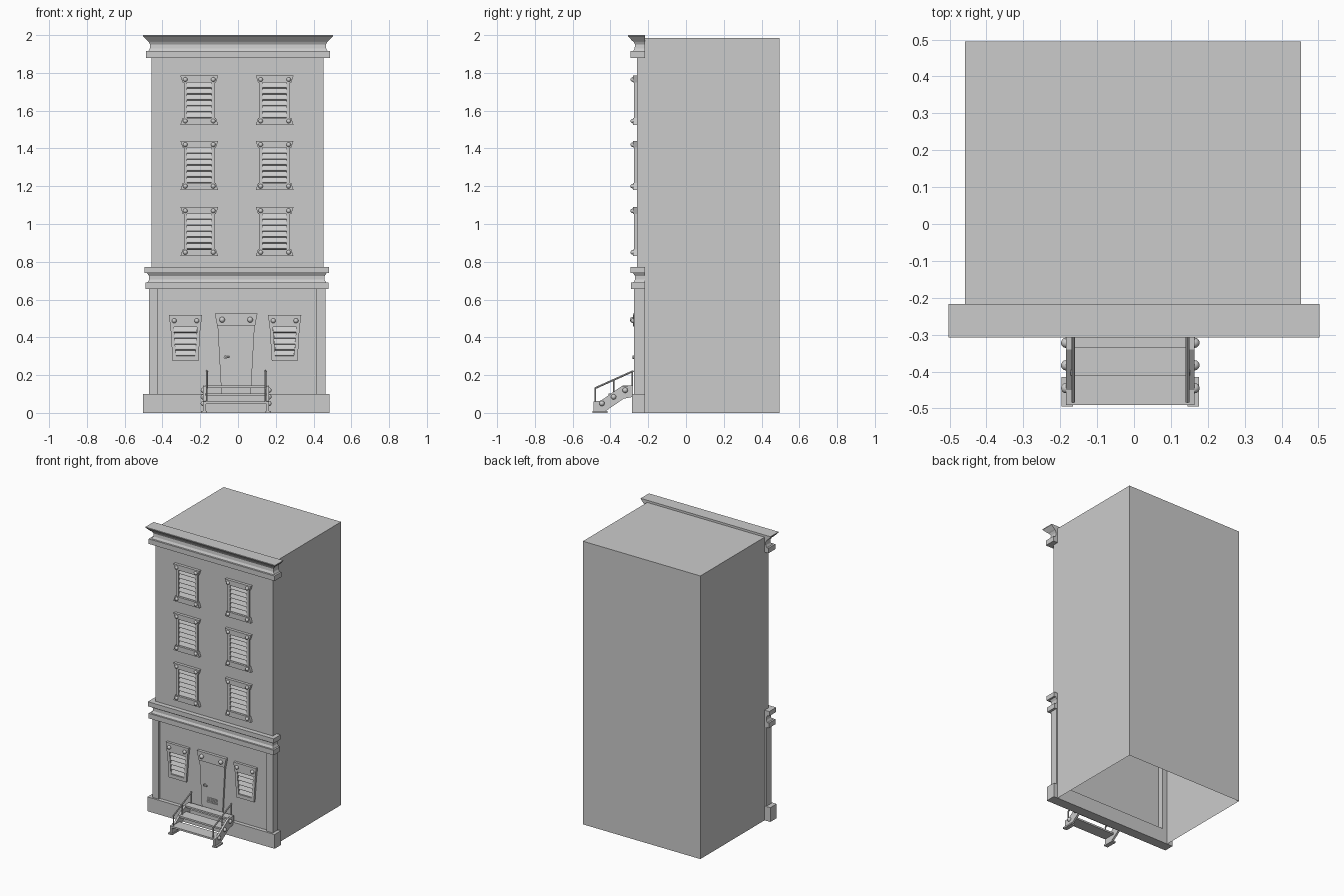
import bpy, bmesh, math
from mathutils import Vector

cube = bpy.data.objects.get("Cube")
if cube:
    bpy.data.objects.remove(cube, do_unlink=True)

GREY = (0.6, 0.6, 0.6, 1)
mat = bpy.data.materials.new("plain grey")
mat.use_nodes = True
mat.diffuse_color = GREY
mat.node_tree.nodes["Principled BSDF"].inputs["Base Color"].default_value = GREY

WALL = -0.26  # front wall plane


def finish(name, bm, smooth=False):
    bmesh.ops.recalc_face_normals(bm, faces=bm.faces)
    for f in bm.faces:
        f.smooth = smooth
    me = bpy.data.meshes.new(name)
    bm.to_mesh(me)
    bm.free()
    me.materials.append(mat)
    ob = bpy.data.objects.new(name, me)
    bpy.context.collection.objects.link(ob)
    return ob


def loft(bm, rings, caps=True):
    """Skin matching closed rings of points."""
    vs = [[bm.verts.new(p) for p in r] for r in rings]
    n = len(vs[0])
    for a, b in zip(vs, vs[1:]):
        for i in range(n):
            bm.faces.new((a[i], a[(i + 1) % n], b[(i + 1) % n], b[i]))
    if caps:
        bm.faces.new(vs[0])
        bm.faces.new(vs[-1])


def box(bm, x, y, z):
    loft(bm, [[(x[0], y[0], h), (x[1], y[0], h), (x[1], y[1], h), (x[0], y[1], h)] for h in z])


def plate(bm, outline, y0, y1):
    """Front-facing outline (x, z) pushed from y0 to y1."""
    loft(bm, [[(x, y, z) for x, z in outline] for y in (y0, y1)])


def taper(cx, z0, w0, z1, w1):
    return [(cx - w0, z0), (cx + w0, z0), (cx + w1, z1), (cx - w1, z1)]


def rod(bm, a, b, r, n=8):
    a, b = Vector(a), Vector(b)
    q = (b - a).to_track_quat('Z', 'Y')
    ring = [q @ Vector((r * math.cos(t), r * math.sin(t), 0))
            for t in (math.tau * i / n for i in range(n))]
    loft(bm, [[p + v for v in ring] for p in (a, b)])


def studs(name, points, r):
    bm = bmesh.new()
    for p in points:
        s = bmesh.ops.create_uvsphere(bm, u_segments=14, v_segments=8, radius=r)
        bmesh.ops.translate(bm, verts=s["verts"], vec=p)
    return finish(name, bm, True)


def slats(bm, cx, z0, z1, w0, w1, n):
    """Louvre wedges whose lower lips stand proud."""
    step = (z1 - z0) / n
    for i in range(n):
        za, zb = z0 + step * i, z0 + step * (i + 1)
        wa = w0 + (w1 - w0) * i / n
        loft(bm, [[(x, WALL, za), (x, WALL - 0.012, za + 0.004),
                   (x, WALL - 0.012, za + 0.009), (x, WALL - 0.002, zb)]
                  for x in (cx - wa, cx + wa)])


def frame(bm, outer, inner, y0, y1):
    """Quad picture frame between two outlines."""
    rings = [[(x, y, z) for x, z in o] for o, y in ((outer, y0), (outer, y1), (inner, y1), (inner, y0))]
    loft(bm, rings, caps=False)


# Building shell, open underneath
bm = bmesh.new()
box(bm, (-0.458, 0.453), (WALL, 0.495), (0, 1.985))
bmesh.ops.delete(bm, geom=[f for f in bm.faces if f.calc_center_median().z < 0.01], context='FACES_ONLY')
finish("building_shell", bm)

# Plinth and corner pilasters
bm = bmesh.new()
box(bm, (-0.502, 0.485), (-0.287, -0.217), (0, 0.1))
finish("plinth", bm)
for name, x in (("right_pilaster", (-0.47, -0.423)), ("left_pilaster", (0.413, 0.462))):
    bm = bmesh.new()
    box(bm, x, (-0.274, -0.22), (0.1, 0.655))
    finish(name, bm)


# Mouldings with returned ends: list of (height, projection)
def moulding(name, profile, cx, back=-0.217):
    bm = bmesh.new()
    loft(bm, [[(cx - 0.455 - p, WALL - p, z), (cx + 0.455 + p, WALL - p, z),
               (cx + 0.455 + p, back, z), (cx - 0.455 - p, back, z)] for z, p in profile])
    finish(name, bm)


moulding("middle_band", [(0.655, 0.03), (0.69, 0.03), (0.69, 0.018), (0.705, 0.01),
                         (0.725, 0.01), (0.74, 0.02), (0.74, 0.033), (0.772, 0.033)], -0.006)
moulding("cornice", [(1.88, 0.033), (1.915, 0.033), (1.915, 0.02), (1.93, 0.012), (1.95, 0.01),
                     (1.965, 0.018), (1.97, 0.025), (1.995, 0.048), (2.0, 0.048)], 0)

# Upper windows: side frame, flared head and sill, louvres, studs
for floor, zc in (("first", 0.96), ("second", 1.31), ("third", 1.655)):
    for side, cx in (("right", -0.205), ("left", 0.194)):
        name = f"{floor}_floor_{side}_window"
        bm = bmesh.new()
        frame(bm, taper(cx, zc - 0.1, 0.082, zc + 0.1, 0.082),
              taper(cx, zc - 0.1, 0.064, zc + 0.1, 0.064), WALL, WALL - 0.014)
        for s in (-1, 1):
            plate(bm, taper(cx, zc + s * 0.094, 0.088, zc + s * 0.13, 0.1), WALL, WALL - 0.02)
        finish(name + "_frame", bm)
        bm = bmesh.new()
        slats(bm, cx, zc - 0.094, zc + 0.094, 0.064, 0.064, 6)
        finish(name + "_louvres", bm)
        studs(name + "_studs", [(cx + a * 0.074, WALL - 0.022, zc + b * 0.11)
                                for a in (-1, 1) for b in (-1, 1)], 0.012)

# Ground floor windows, tapering downward
for side, cx in (("right", -0.278), ("left", 0.247)):
    name = f"ground_floor_{side}_window"
    bm = bmesh.new()
    frame(bm, taper(cx, 0.275, 0.068, 0.465, 0.08), taper(cx, 0.3, 0.05, 0.455, 0.062), WALL, WALL - 0.014)
    plate(bm, taper(cx, 0.455, 0.08, 0.518, 0.088), WALL, WALL - 0.018)
    finish(name + "_frame", bm)
    bm = bmesh.new()
    slats(bm, cx, 0.3, 0.455, 0.05, 0.062, 5)
    finish(name + "_louvres", bm)
    studs(name + "_studs", [(cx + a * 0.06, WALL - 0.02, 0.488) for a in (-1, 1)], 0.013)

# Door with header, grille, upper panel and handle
DX = -0.01
bm = bmesh.new()
plate(bm, taper(DX, 0.1, 0.078, 0.46, 0.098), WALL, WALL - 0.012)
finish("door", bm)
bm = bmesh.new()
plate(bm, taper(DX, 0.46, 0.1, 0.525, 0.113), WALL, WALL - 0.02)
finish("door_header", bm)
studs("door_studs", [(DX + a * 0.074, WALL - 0.022, 0.493) for a in (-1, 1)], 0.015)
bm = bmesh.new()
for i in range(4):
    z = 0.178 + 0.011 * i
    box(bm, (DX - 0.04, DX + 0.04), (WALL - 0.016, WALL - 0.01), (z, z + 0.005))
finish("door_grille", bm)
bm = bmesh.new()
rod(bm, (-0.066, WALL, 0.295), (-0.066, WALL - 0.022, 0.295), 0.01, 12)
rod(bm, (-0.07, WALL - 0.02, 0.295), (-0.045, WALL - 0.02, 0.295), 0.005)
finish("door_handle", bm)

# Entrance steps
for name, y0, y1, z in (("lower", -0.49, -0.405, 0.06), ("middle", -0.41, -0.33, 0.103), ("top", -0.335, -0.28, 0.145)):
    bm = bmesh.new()
    box(bm, (-0.172, 0.152), (y0, y1), (z - 0.012, z))
    finish(name + "_step", bm)

STRINGER = [(-0.49, 0.01), (-0.49, 0.06), (-0.45, 0.065), (-0.34, 0.142),
            (-0.28, 0.145), (-0.28, 0.085), (-0.33, 0.075), (-0.425, 0.01)]
for side, s in (("right", -1), ("left", 1)):
    X = lambda d: DX + s * d
    # Stringer and foot
    bm = bmesh.new()
    loft(bm, [[(X(d), y, z) for y, z in STRINGER] for d in (0.16, 0.174)])
    box(bm, (X(0.155), X(0.186)), (-0.495, -0.415), (0, 0.01))
    finish(side + "_stringer", bm)
    studs(side + "_stringer_studs", [(X(0.174), y, z) for y, z in
                                     ((-0.445, 0.05), (-0.383, 0.085), (-0.322, 0.12))], 0.014)
    # Handrail
    bm = bmesh.new()
    for y, z0, z1 in ((-0.48, 0.05, 0.13), (-0.383, 0.09, 0.175), (-0.284, 0.14, 0.221)):
        rod(bm, (X(0.155), y, z0), (X(0.155), y, z1), 0.004)
    rod(bm, (X(0.155), -0.483, 0.13), (X(0.155), -0.278, 0.222), 0.005)
    finish(side + "_handrail", bm)
